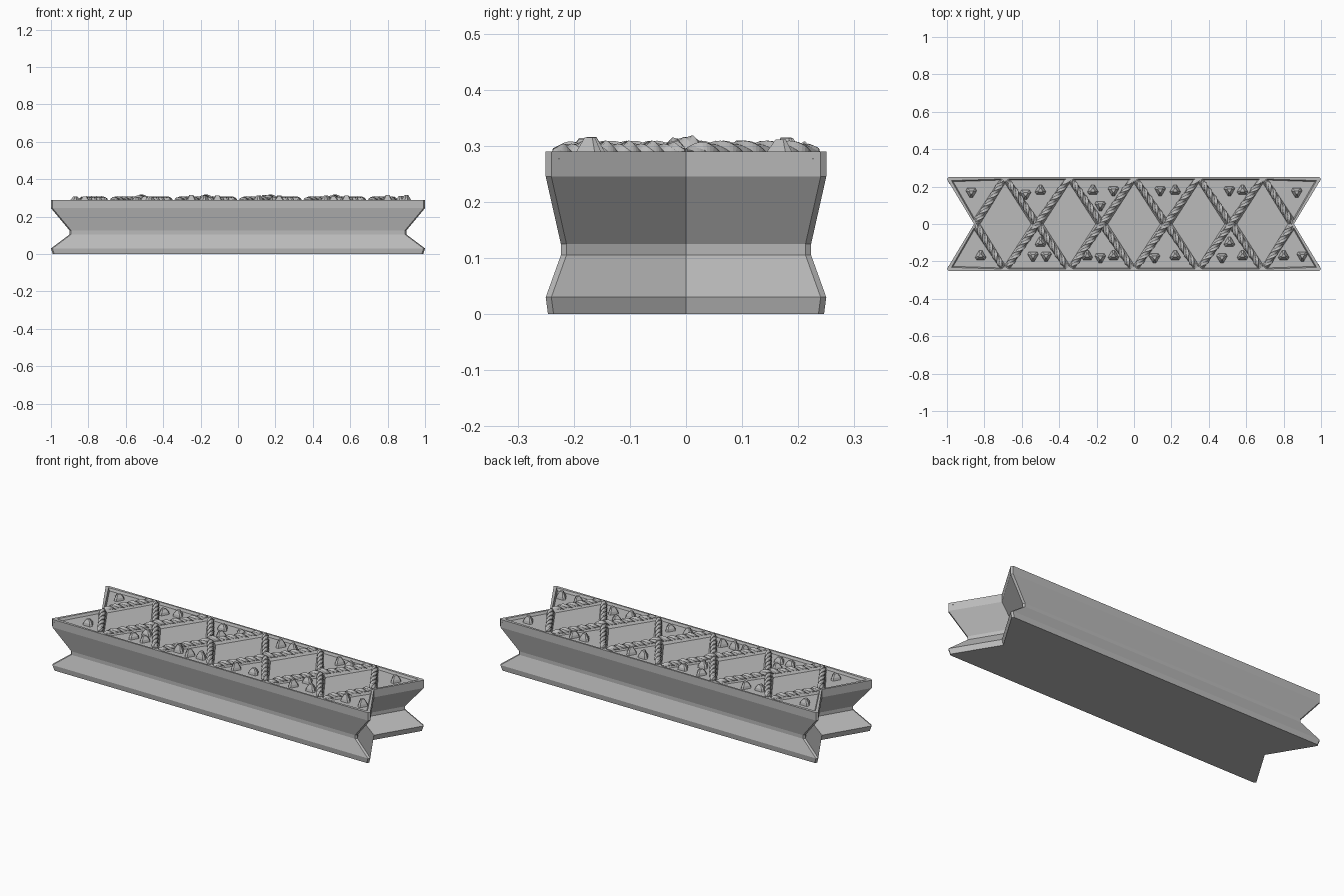
import bpy, bmesh, math, random
from mathutils import Vector

random.seed(4)
if "Cube" in bpy.data.objects:
    bpy.data.objects.remove(bpy.data.objects["Cube"])

grey = bpy.data.materials.new("stone grey")
grey.use_nodes = True
colour = (0.5, 0.5, 0.5, 1)
grey.diffuse_color = colour
grey.node_tree.nodes["Principled BSDF"].inputs["Base Color"].default_value = colour

STEP = 0.345       # lattice spacing
HALF = STEP / 2
SIDE = 0.25        # half depth
NOTCH = 0.855      # tip of the end notch
TOP = 0.29


def finish(bm, name):
    bmesh.ops.recalc_face_normals(bm, faces=bm.faces)
    mesh = bpy.data.meshes.new(name)
    bm.to_mesh(mesh)
    bm.free()
    mesh.materials.append(grey)
    obj = bpy.data.objects.new(name, mesh)
    bpy.context.collection.objects.link(obj)
    return obj


def outline(dx, dy):
    """Notched bar outline, counter-clockwise, pulled in by dx and dy."""
    touch = [STEP * k for k in range(-2, 3)]
    front = [(-0.992 + dx, -SIDE + dy)] + [(x, -SIDE + dy) for x in touch]
    front += [(0.992 - dx, -SIDE + dy), (1 - dx, -0.24 + dy)]
    tip = NOTCH - dx * 0.83
    half = front + [(tip, 0), (1 - dx, 0.24 - dy)]
    back = [(-x, -y) for x, y in front[:-1]]
    return half + back + [(-1 + dx, 0.24 - dy), (-tip, 0), (-1 + dx, -0.24 + dy)]


# Waisted body with lattice wells sunk in its top
bm = bmesh.new()
rings = []
for z, dx, dy in [(0, 0.01, 0.004), (0.03, 0, 0), (0.105, 0.1, 0.027),
                  (0.125, 0.1, 0.027), (0.245, 0, 0), (TOP, 0, 0)]:
    rings.append([bm.verts.new((x, y, z)) for x, y in outline(dx, dy)])
for low, high in zip(rings, rings[1:]):
    for i in range(len(low)):
        j = (i + 1) % len(low)
        bm.faces.new((low[i], low[j], high[j], high[i]))
bm.faces.new(rings[0][::-1])
t = rings[-1]
front, back = t[1:6], t[11:16][::-1]
right_tip, left_tip = t[8], t[18]
mids = [left_tip] + [bm.verts.new((HALF + STEP * k, 0, TOP)) for k in range(-2, 2)] + [right_tip]
cells = [bm.faces.new((mids[i], front[i], mids[i + 1], back[i])) for i in range(5)]
for i in range(4):
    cells.append(bm.faces.new((front[i], front[i + 1], mids[i + 1])))
    cells.append(bm.faces.new((back[i + 1], back[i], mids[i + 1])))
cells.append(bm.faces.new((front[4], t[6], t[7], right_tip)))
cells.append(bm.faces.new((right_tip, t[9], t[10], back[4])))
cells.append(bm.faces.new((back[0], t[16], t[17], left_tip)))
cells.append(bm.faces.new((left_tip, t[19], t[0], front[0])))
bmesh.ops.recalc_face_normals(bm, faces=bm.faces)
bmesh.ops.inset_individual(bm, faces=cells, thickness=0.02)
bmesh.ops.inset_individual(bm, faces=cells, thickness=0.012, depth=-0.014)
finish(bm, "body")


# Twisted ropes along the lattice
def add_rope(bm, start, end, lift):
    start, end = Vector(start), Vector(end)
    along = (end - start).normalized()
    side = Vector((-along.y, along.x, 0))
    length = (end - start).length
    n = max(8, int(length / 0.006))
    last = None
    for i in range(n + 1):
        p = start.lerp(end, i / n)
        gap = min(i, n - i) * length / n
        r = 0.019 * min(1, 0.35 + gap / 0.05)
        p.z += lift * max(0, 1 - abs(p.y) / 0.04)
        ring = []
        for k in range(6):
            a = math.tau * k / 6 + i * 0.26
            rad = r * (1 if k % 2 else 0.72)
            ring.append(bm.verts.new(p + side * rad * math.cos(a) + Vector((0, 0, rad * math.sin(a)))))
        if last:
            for k in range(6):
                m = (k + 1) % 6
                bm.faces.new((last[k], last[m], ring[m], ring[k]))
        else:
            bm.faces.new(ring)
        last = ring
    bm.faces.new(last)


bm = bmesh.new()
EDGE = 0.235
inset = HALF * (SIDE - EDGE) / SIDE
for s, lift in ((1, 0.013), (-1, 0)):
    for k in range(-2, 2):
        x = STEP * k
        add_rope(bm, (x + inset, -s * EDGE, TOP), (x + STEP - inset, s * EDGE, TOP), lift)
    for e in (1, -1):
        add_rope(bm, (e * (2 * STEP + inset), s * EDGE, TOP), (e * (NOTCH - 0.008), 0, TOP), 0)
finish(bm, "lattice_ropes")

# Triangular studs in the wells: x, y, pointing direction
studs = [(-0.87, 0.17, -1), (-0.58, 0.16, -1), (-0.5, 0.18, 1), (-0.22, 0.18, 1),
         (-0.11, 0.18, -1), (-0.18, 0.1, -1), (0.14, 0.18, -1), (0.22, 0.18, 1),
         (0.51, 0.18, -1), (0.58, 0.18, 1), (0.87, 0.17, -1),
         (-0.82, -0.17, 1), (-0.5, -0.1, 1), (-0.54, -0.17, -1), (-0.47, -0.17, -1),
         (-0.25, -0.17, 1), (-0.18, -0.18, -1), (-0.11, -0.17, 1), (0.11, -0.18, -1),
         (0.22, -0.17, 1), (0.51, -0.1, 1), (0.47, -0.18, -1), (0.58, -0.17, 1),
         (0.8, -0.17, 1), (0.9, -0.17, -1)]
bm = bmesh.new()
for x, y, way in studs:
    levels = []
    height = random.uniform(0.305, 0.316)
    for z, r in ((0.274, 0.031), (0.29, 0.026), (height, 0.011)):
        ring = []
        for k in range(3):
            for turn in (-0.25, 0.25):
                a = way * math.pi / 2 + math.tau * k / 3 + turn
                ring.append(bm.verts.new((x + r * math.cos(a), y + r * math.sin(a), z)))
        levels.append(ring)
    for low, high in zip(levels, levels[1:]):
        for k in range(6):
            m = (k + 1) % 6
            bm.faces.new((low[k], low[m], high[m], high[k]))
    bm.faces.new(levels[0][::-1])
    bm.faces.new(levels[-1])
finish(bm, "studs")
